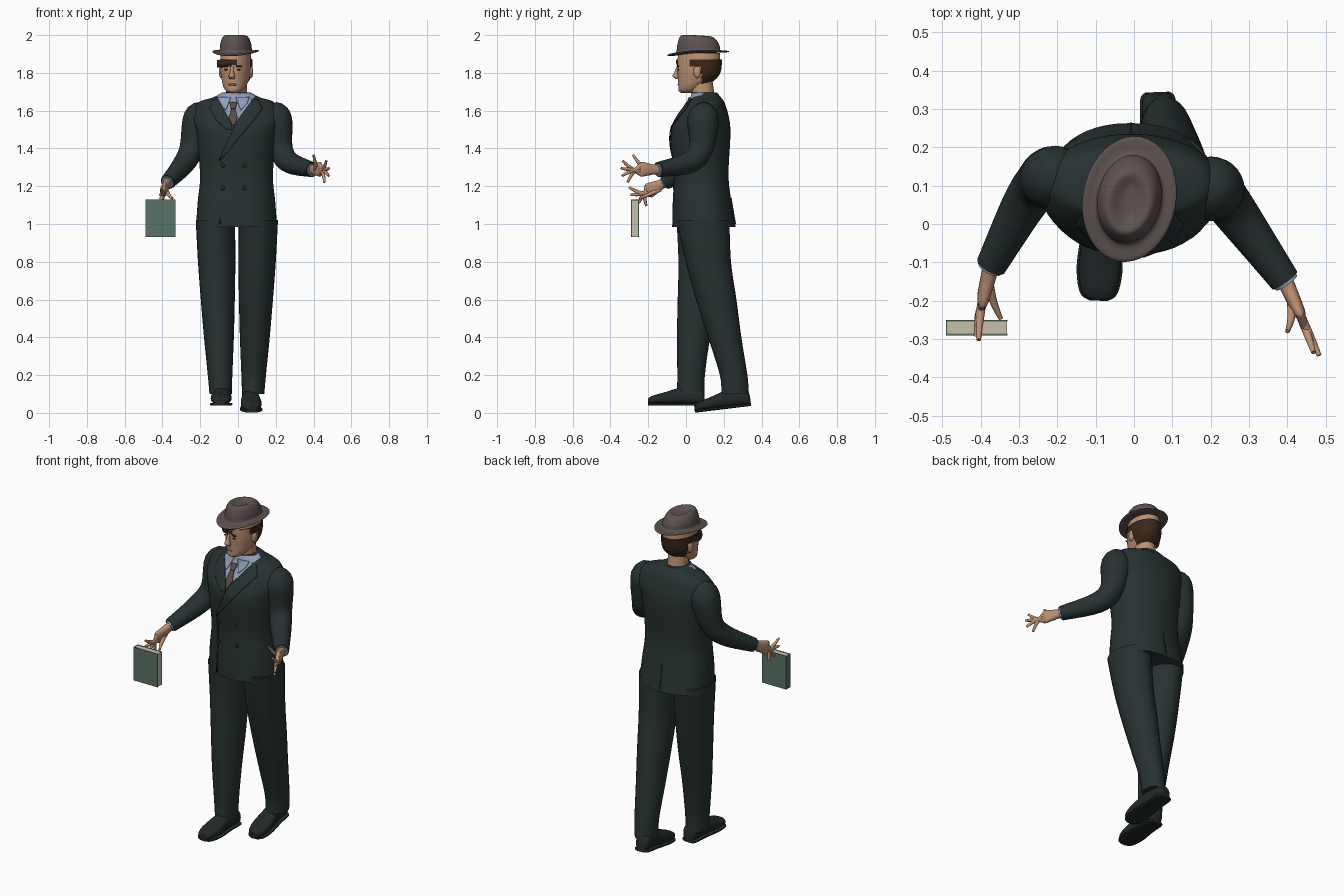
import bpy, bmesh, math
from math import sin, cos, pi
from mathutils import Vector, Matrix
from mathutils.bvhtree import BVHTree

cube = bpy.data.objects.get("Cube")
if cube:
    bpy.data.objects.remove(cube, do_unlink=True)


def material(name, *rgb):
    mat = bpy.data.materials.new(name)
    mat.use_nodes = True
    mat.diffuse_color = (*rgb, 1)
    mat.node_tree.nodes["Principled BSDF"].inputs["Base Color"].default_value = (*rgb, 1)
    return mat


SUIT = material("dark green suit", .021, .032, .032)
SHOE = material("black leather", .016, .022, .022)
SKIN = material("skin", .5, .28, .17)
LIP = material("lips", .34, .16, .11)
HAIR = material("brown hair", .045, .02, .011)
HAT = material("taupe felt", .11, .085, .08)
SHIRT = material("pale blue shirt", .28, .34, .48)
TIE = material("brown tie", .11, .07, .06)
COVER = material("green book cover", .1, .17, .14)
PAGES = material("cream pages", .58, .53, .41)


def finish(name, bm, *mats, frame=Matrix()):
    bmesh.ops.recalc_face_normals(bm, faces=bm.faces)
    mesh = bpy.data.meshes.new(name)
    bm.to_mesh(mesh)
    bm.free()
    for mat in mats:
        mesh.materials.append(mat)
    ob = bpy.data.objects.new(name, mesh)
    bpy.context.collection.objects.link(ob)
    ob.matrix_world = frame
    bpy.ops.object.select_all(action="DESELECT")
    ob.select_set(True)
    bpy.context.view_layer.objects.active = ob
    bpy.ops.object.shade_smooth_by_angle(angle=math.radians(40))
    return ob


def spline(rows, steps):
    """Catmull-Rom curve through rows of numbers."""
    out = []
    last = len(rows) - 1
    for i in range(last):
        near = [rows[max(0, min(last, i + j))] for j in (-1, 0, 1, 2)]
        for s in range(steps):
            t = s / steps
            out.append([b + t / 2 * (c - a + t * (2*a - 5*b + 4*c - d + t * (3*(b - c) + d - a)))
                        for a, b, c, d in zip(*near)])
    return out + [list(rows[-1])]


def loft(rings, axes=None, sides=28, steps=5, power=1):
    """Skin rings of (x, y, z, half width, half depth); without axes they cross the path."""
    bm = bmesh.new()
    rings = spline(rings, steps)
    centres = [Vector(r[:3]) for r in rings]
    loops = []
    for i, (centre, ring) in enumerate(zip(centres, rings)):
        if axes:
            u, v = (Vector([letter == axis for letter in "xyz"]) for axis in axes)
        else:
            along = (centres[min(i + 1, len(centres) - 1)] - centres[max(i - 1, 0)]).normalized()
            u = Vector((1, 0, 0))
            u = (u - along * along.dot(u)).normalized()
            v = along.cross(u)
        loop = []
        for j in range(sides):
            turn = 2 * pi * j / sides
            c, s = (math.copysign(abs(q) ** power, q) for q in (cos(turn), sin(turn)))
            loop.append(bm.verts.new(centre + u * c * ring[3] + v * s * ring[4]))
        loops.append(loop)
    for a, b in zip(loops, loops[1:]):
        for j in range(sides):
            k = (j + 1) % sides
            bm.faces.new((a[j], a[k], b[k], b[j]))
    bm.faces.new(loops[0])
    bm.faces.new(loops[-1])
    return bm


def stack(rows, x=0, **options):
    """Loft of level rings (height, centre y, half width, half depth)."""
    return loft([(x, y, z, a, b) for z, y, a, b in rows], "xy", **options)


def blob(name, loc, size, mat, frame=Matrix()):
    bm = bmesh.new()
    bmesh.ops.create_uvsphere(bm, u_segments=16, v_segments=10, radius=1,
                              matrix=Matrix.Translation(loc) @ Matrix.Diagonal((*size, 1)))
    finish(name, bm, mat, frame=frame)


# Jacket body with a V opening cut into the chest
jacket = stack([(.985, .095, .215, .168), (1.12, .085, .205, .155), (1.26, .08, .193, .145),
                (1.47, .077, .212, .158), (1.56, .09, .235, .138), (1.64, .105, .205, .1),
                (1.67, .1, .125, .085), (1.695, .095, .078, .07)], x=-.008, sides=48, steps=7, power=.9)
chest = BVHTree.FromBMesh(jacket)
MID = -.025
V_TIP = Vector((MID, 0, 1.52))
v_sides = [Vector((-.15, 0, .11)).normalized(), Vector((.15, 0, .085)).normalized()]
for normal in v_sides:
    bmesh.ops.bisect_plane(jacket, geom=jacket.verts[:] + jacket.edges[:] + jacket.faces[:],
                           plane_co=V_TIP, plane_no=normal)
for face in jacket.faces:
    centre = face.calc_center_median()
    if centre.y < .09 and all((centre - V_TIP).dot(normal) > 0 for normal in v_sides):
        face.material_index = 1
for vert in jacket.verts:
    if all(face.material_index for face in vert.link_faces):
        vert.co.y += .008
finish("jacket", jacket, SUIT, SHIRT)


def on_chest(x, z, side=-1):
    hit = chest.ray_cast(Vector((x, side, z)), Vector((0, -side, 0)))[0]
    return hit.y if hit else .09


def strip(name, rows, mat, lift, side=-1):
    """Thin plate of (left, right, height) rows laid on the jacket surface."""
    bm = bmesh.new()
    grid = []
    for i in range((len(rows) - 1) * 6 + 1):
        a, b = rows[i // 6], rows[min(i // 6 + 1, len(rows) - 1)]
        left, right, z = (p + (q - p) * (i % 6) / 6 for p, q in zip(a, b))
        across = [left + (right - left) * j / 6 for j in range(7)]
        grid.append([bm.verts.new((x, on_chest(x, z, side) + side * lift, z)) for x in across])
    for a, b in zip(grid, grid[1:]):
        for j in range(6):
            bm.faces.new((a[j], a[j + 1], b[j + 1], b[j]))
    solid = finish(name, bm, mat).modifiers.new("thickness", "SOLIDIFY")
    solid.thickness, solid.offset = .005, 0


strip("right_lapel", [(-.13, -.104, 1.66), (-.15, -.076, 1.61), (-.115, -.042, 1.55), (-.06, -.03, 1.5)], SUIT, .003)
strip("left_lapel", [(.078, .105, 1.66), (.041, .13, 1.61), (-.003, .085, 1.55), (-.1, -.09, 1.34)], SUIT, .006)
strip("jacket_overlap", [(-.1, -.09, 1.34), (-.1, -.09, 1)], SUIT, .002)
strip("back_vent", [(-.01, -.005, 1.14), (-.01, -.005, 1)], SUIT, .002, side=1)


def centred_strip(name, rows, mat, lift):
    strip(name, [(MID - half, MID + half, z) for half, z in rows], mat, lift)


centred_strip("tie_knot", [(.02, 1.645), (.013, 1.61)], TIE, .004)
centred_strip("tie_blade", [(.011, 1.61), (.022, 1.56), (.002, 1.52)], TIE, 0)
for side, s in (("left", 1), ("right", -1)):
    strip(side + "_shirt_collar", [(MID + s * near, MID + s * far, z) for near, far, z in
                                   ((.012, .085, 1.67), (.025, .075, 1.64), (.038, .042, 1.605))], SHIRT, .001)
for x in (-.08, .035):
    for z in (1.19, 1.31):
        blob("jacket_button", (x, on_chest(x, z), z), (.011, .006, .011), SHOE)


# Sleeves, cuffs and hands
def arm(side, path, knuckle, tips):
    finish(side + "_sleeve", loft([(*p, r, r) for p, r in zip(path, (.05, .084, .065, .057, .04))]), SUIT)
    wrist, knuckle = Vector(path[-1]), Vector(knuckle)
    along = (wrist - Vector(path[-2])).normalized()
    finish(side + "_shirt_cuff", loft([(*(wrist + along * d), .034, .034) for d in (-.02, .008)]), SHIRT)
    palm = [(*wrist.lerp(knuckle, t), a, b) for t, a, b in
            ((-.1, .022, .025), (.3, .02, .027), (.9, .016, .039), (1.05, .01, .034))]
    finish(side + "_palm", loft(palm, power=.85), SKIN)
    reach = (knuckle - wrist).normalized()
    spread = Vector((1, 0, 0)).cross(reach).normalized()
    for i, (finger, tip) in enumerate(zip(("thumb", "index", "middle", "ring", "little"), tips)):
        tip = Vector(tip)
        root = wrist.lerp(knuckle, .4 if i == 0 else .93) - spread * (.019 * (i - 2.5) if i else -.022)
        middle = root.lerp(tip, .5) + reach * .012
        finish(f"{side}_{finger}", loft([(*p, r, r) for p, r in zip((root, middle, tip), (.012, .01, .006))],
                                        sides=12), SKIN)


arm("left", [(.17, .095, 1.59), (.2, .092, 1.56), (.225, .08, 1.4), (.275, .015, 1.325), (.393, -.147, 1.288)],
    (.435, -.24, 1.29),
    [(.4, -.28, 1.365), (.468, -.335, 1.335), (.483, -.343, 1.295), (.48, -.338, 1.255), (.458, -.31, 1.22)])
arm("right", [(-.17, .115, 1.59), (-.205, .12, 1.56), (-.245, .108, 1.4), (-.29, .045, 1.315), (-.372, -.108, 1.222)],
    (-.395, -.2, 1.175),
    [(-.347, -.247, 1.135), (-.405, -.302, 1.195), (-.412, -.293, 1.155), (-.41, -.25, 1.11), (-.4, -.21, 1.095)])

# Trousers: one leg forward, one trailing
leg_shape = ((1.02, .104, .14), (.8, .099, .12), (.6, .09, .107), (.4, .079, .088), (.2, .065, .073), (.1, .059, .073))
for side, s, sway in (("right", -1, (.09, .08, .063, .04, .027, .025)), ("left", 1, (.09, .118, .16, .205, .252, .26))):
    finish(side + "_trouser_leg", loft([(s * (.083 + .03 * z) - .006, y, z, a, b)
                                        for (z, a, b), y in zip(leg_shape, sway)], "xy"), SUIT)

# Shoes: an upper over a thin sole
shoe = [(.148, .05, .028), (.13, .085, .041), (.05, .095, .044), (-.06, .064, .055), (-.13, .044, .044), (-.15, .03, .018)]
for side, loc, pitch, turn in (("right", (-.087, -.05, .038), 0, -.04), ("left", (.067, .197, .019), .12, .04)):
    frame = Matrix.Translation(loc) @ Matrix.Rotation(turn, 4, "Z") @ Matrix.Rotation(pitch, 4, "X")
    finish(side + "_shoe", loft([(0, y, h / 2 + .008, w, h / 2) for y, h, w in shoe], "xz", power=.8), SHOE, frame=frame)
    finish(side + "_sole", loft([(0, y, .008, w + .005, .008) for y, h, w in shoe], "xz", power=.5), SHOE, frame=frame)

# Head, turned slightly to one side
HEAD = Matrix.Translation((-.012, .065, 0)) @ Matrix.Rotation(math.radians(-10), 4, "Z")
finish("neck", stack([(1.62, .1, .06, .06), (1.76, .078, .054, .062)], x=-.008), SKIN)
skull = [(1.693, -.06, .022, .03), (1.705, -.053, .043, .052), (1.73, -.035, .06, .071), (1.77, -.01, .073, .098),
         (1.81, 0, .08, .111), (1.87, .003, .081, .114), (1.905, .005, .078, .11)]
finish("head", stack(skull, sides=36), SKIN, frame=HEAD)
finish("nose", stack([(1.835, -.108, .008, .008), (1.805, -.115, .01, .013), (1.782, -.12, .017, .018),
                      (1.767, -.108, .013, .01)], sides=16), SKIN, frame=HEAD)
blob("mouth", (0, -.103, 1.738), (.023, .007, .006), LIP, HEAD)
for side, s in (("left", 1), ("right", -1)):
    blob(side + "_eye", (s * .032, -.101, 1.817), (.012, .005, .005), HAIR, HEAD)
    blob(side + "_eyebrow", (s * .034, -.103, 1.835), (.02, .006, .005), HAIR, HEAD)
    blob(side + "_ear", (s * .08, .008, 1.805), (.012, .021, .032), SKIN, HEAD)

# Hair: a shell kept only behind the ears and along the forehead
hair = stack([(z, y + .003, a * 1.07, b * 1.06) for z, y, a, b in skull[2:-1]], sides=60, steps=8)
drop = []
for face in hair.faces:
    x, y, z = face.calc_center_median()
    back = y > (.03 if z < 1.835 else -.03) and z > 1.748 + .008 * sin(90 * x)
    forehead = z > 1.838 + .008 * sin(150 * x) and x < .03
    if not (back or forehead):
        drop.append(face)
bmesh.ops.delete(hair, geom=drop, context="FACES")
finish("hair", hair, HAIR, frame=HEAD)
finish("fringe", loft([(-.078, 0, 1.85, .008, .012), (-.09, -.05, 1.848, .016, .02), (-.055, -.092, 1.85, .014, .02),
                       (-.005, -.112, 1.858, .01, .012)], "yz", sides=16), HAIR, frame=HEAD)

# Hat with a curled brim and a pinched crown
hat = stack([(1.9, 0, .07, .1), (1.899, 0, .117, .159), (1.907, 0, .117, .159), (1.913, 0, .087, .12),
             (1.945, 0, .082, .113), (1.98, -.004, .07, .098), (1.996, -.008, .052, .076),
             (1.984, -.008, .022, .045), (1.981, -.008, .008, .02)], sides=40)
for vert in hat.verts:
    x, y, z = vert.co
    vert.co.z += .9 * x * x + y * (.06 - 1.2 * (z - 1.905))
finish("hat", hat, HAT, frame=HEAD)

# Book: pages between two covers and a spine
for part, mat, lo, hi in (("pages", PAGES, (-.487, -.286, .932), (-.331, -.254, 1.128)),
                          ("front_cover", COVER, (-.49, -.29, .93), (-.33, -.286, 1.13)),
                          ("back_cover", COVER, (-.49, -.254, .93), (-.33, -.25, 1.13)),
                          ("spine", COVER, (-.49, -.286, .93), (-.487, -.254, 1.13))):
    lo, hi = Vector(lo), Vector(hi)
    block = bmesh.new()
    bmesh.ops.create_cube(block, size=1, matrix=Matrix.Translation((lo + hi) / 2) @ Matrix.Diagonal((*(hi - lo), 1)))
    finish("book_" + part, block, mat)
